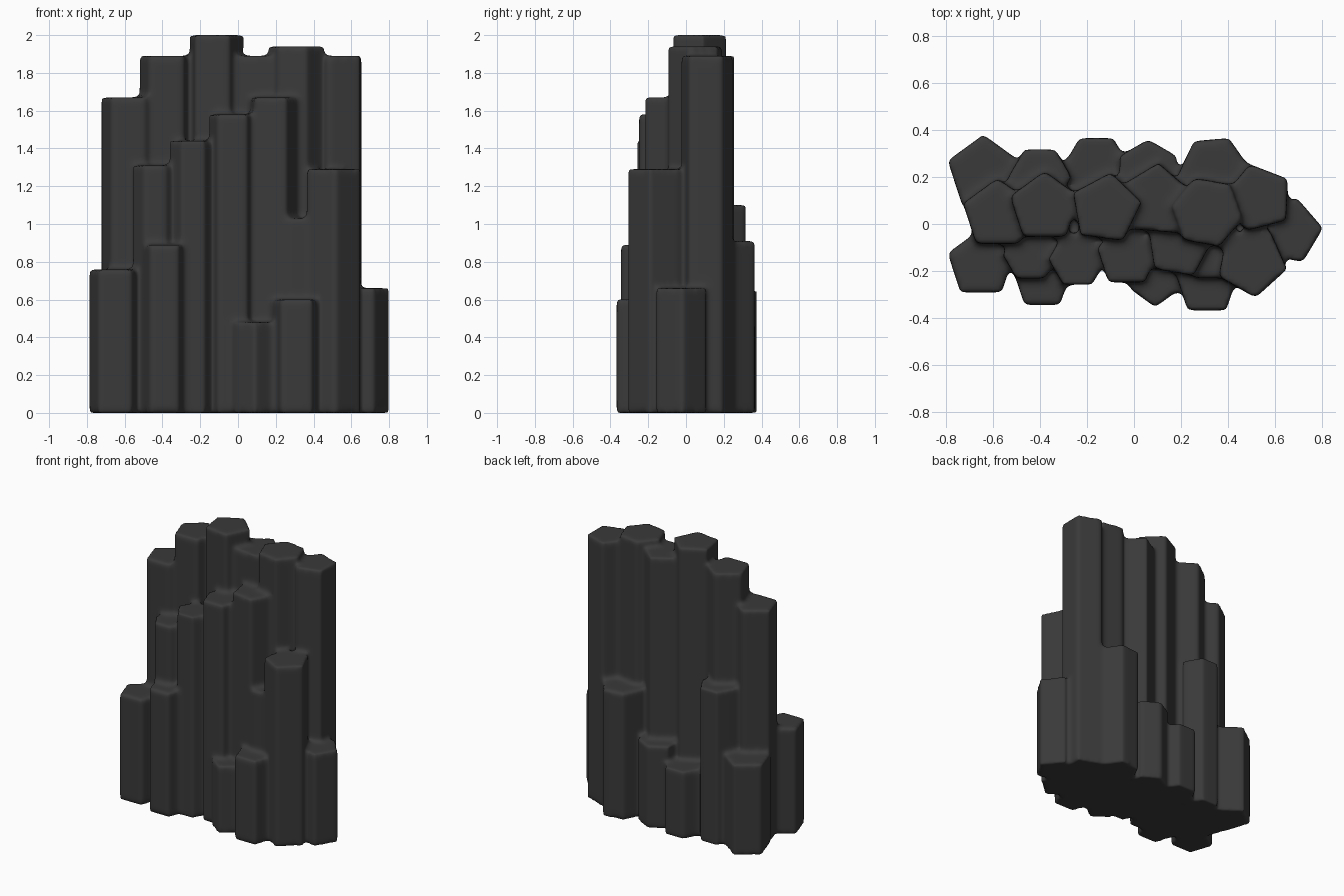
import bpy, bmesh, math

if "Cube" in bpy.data.objects:
    bpy.data.objects.remove(bpy.data.objects["Cube"])

# Basalt columns: x, y, radius, height, sides, rotation in degrees
COLUMNS = [
    # back row
    (-.64, .22, .155, .65, 5, 90), (-.40, .20, .13, 1.10, 6, 0),
    (-.16, .24, .140, .48, 6, 0), (.06, .22, .135, .59, 6, 30),
    (.34, .23, .145, .91, 6, 5),
    # tall middle row and right end
    (-.58, .04, .150, 1.67, 5, 90), (-.38, .07, .150, 1.89, 5, 90),
    (-.12, .065, .150, 2.0, 5, 10), (.09, .10, .155, 1.89, 5, 85),
    (.31, .05, .150, 1.94, 6, 50), (.53, .11, .145, 1.89, 5, 105),
    (.66, -.03, .140, .66, 5, 5),
    # front rows
    (-.65, -.17, .145, .76, 5, 90), (-.44, -.13, .115, 1.31, 6, 0),
    (-.39, -.24, .125, .89, 5, 90), (-.24, -.15, .120, 1.44, 6, 0),
    (-.03, -.14, .130, 1.58, 5, 90), (.19, -.09, .140, 1.67, 5, 80),
    (.09, -.24, .110, .48, 5, 270), (.31, -.255, .135, .60, 5, 90),
    (.31, -.15, .090, 1.03, 6, 0), (.50, -.16, .150, 1.29, 5, 60),
]


def add_prism(bm, pts, height):
    """Closed vertical prism from a counter-clockwise outline."""
    low = [bm.verts.new((x, y, 0)) for x, y in pts]
    top = [bm.verts.new((x, y, height)) for x, y in pts]
    bm.faces.new(low[::-1])
    bm.faces.new(top)
    n = len(pts)
    for i in range(n):
        j = (i + 1) % n
        bm.faces.new((low[i], low[j], top[j], top[i]))


bm = bmesh.new()
for x, y, r, h, n, rot in COLUMNS:
    r *= 1.03  # allow for corner rounding
    angles = [math.radians(rot + 360 * i / n) for i in range(n)]
    add_prism(bm, [(x + r * math.cos(a), y + r * math.sin(a)) for a in angles], h)
# solid core closing any gap between columns
add_prism(bm, [(-.6, -.14), (.6, -.14), (.6, .14), (-.6, .14)], .45)

mesh = bpy.data.meshes.new("basalt_columns")
bm.to_mesh(mesh)
bm.free()
rock = bpy.data.objects.new("basalt_columns", mesh)
bpy.context.collection.objects.link(rock)

# fuse the columns and soften the edges
remesh = rock.modifiers.new("fuse", 'REMESH')
remesh.mode = 'VOXEL'
remesh.voxel_size = 0.015
remesh.use_smooth_shade = True
smooth = rock.modifiers.new("soften", 'SMOOTH')
smooth.factor = 0.5
smooth.iterations = 7

# dark stone
stone = bpy.data.materials.new("dark_stone")
stone.diffuse_color = (0.042, 0.042, 0.042, 1)
stone.use_nodes = True
stone.node_tree.nodes["Principled BSDF"].inputs["Base Color"].default_value = stone.diffuse_color
mesh.materials.append(stone)
